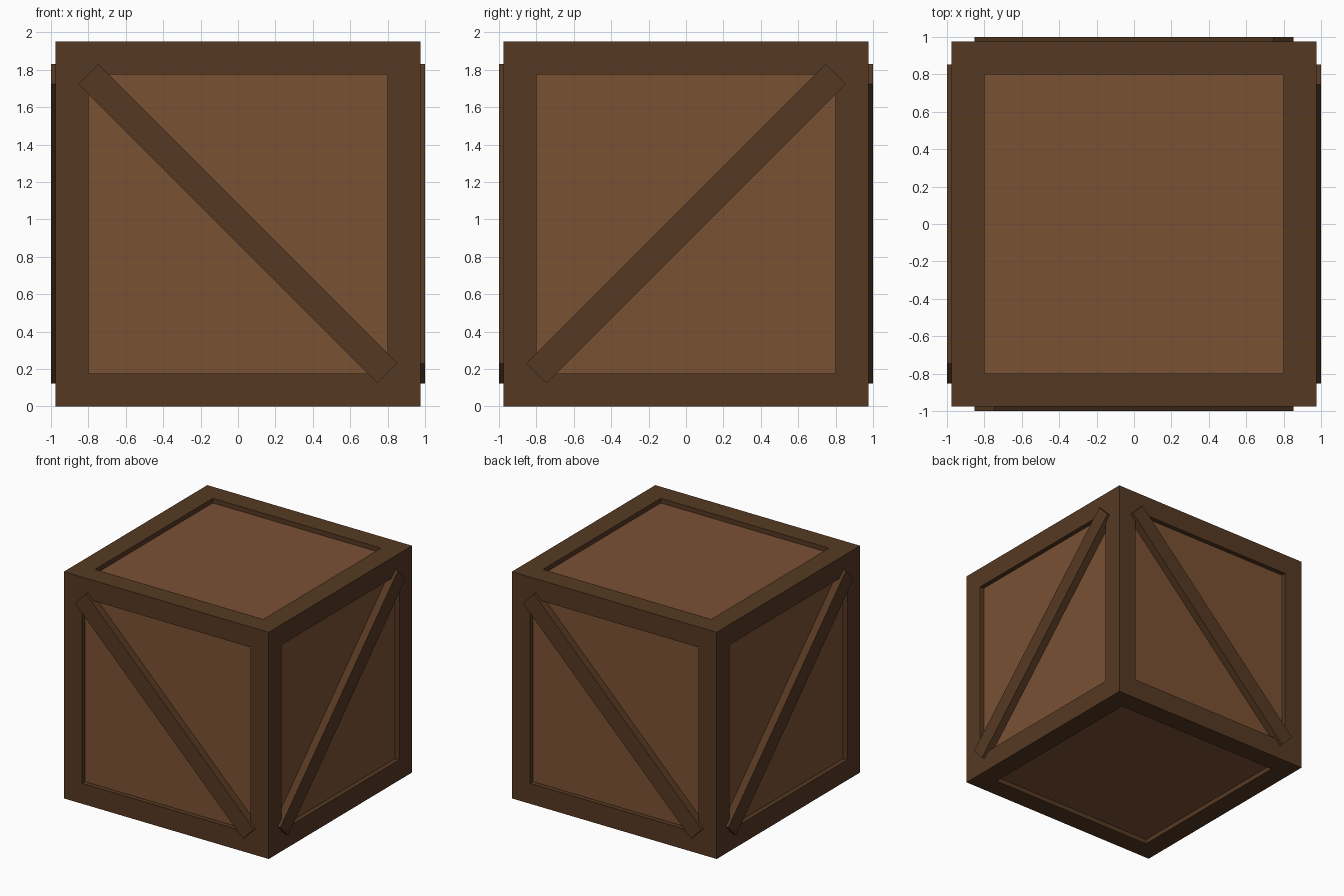
import bpy, bmesh, math
from mathutils import Matrix, Vector

if "Cube" in bpy.data.objects:
    bpy.data.objects.remove(bpy.data.objects["Cube"])

SIZE = 1.95       # crate body edge
RIM = 0.175       # frame width
RECESS = 0.04     # panel depth below frame


def srgb(r, g, b):
    lin = [c / 12.92 if c <= 0.04045 else ((c + 0.055) / 1.055) ** 2.4
           for c in (r / 255, g / 255, b / 255)]
    return (*lin, 1.0)


def material(name, rgb):
    m = bpy.data.materials.new(name)
    m.diffuse_color = srgb(*rgb)
    m.use_nodes = True
    m.node_tree.nodes["Principled BSDF"].inputs["Base Color"].default_value = m.diffuse_color
    return m


frame_wood = material("dark_frame_wood", (86, 57, 34))
panel_wood = material("light_panel_wood", (122, 81, 52))


def make_object(name, bm, mats):
    me = bpy.data.meshes.new(name)
    bm.to_mesh(me)
    bm.free()
    for m in mats:
        me.materials.append(m)
    ob = bpy.data.objects.new(name, me)
    bpy.context.collection.objects.link(ob)
    return ob


# Crate body: a cube with a framed, sunken panel on all six sides
bm = bmesh.new()
bmesh.ops.create_cube(bm, size=SIZE, matrix=Matrix.Translation((0, 0, SIZE / 2)))
panels = list(bm.faces)
bmesh.ops.inset_individual(bm, faces=panels, thickness=RIM, use_even_offset=True)
bmesh.ops.inset_individual(bm, faces=panels, thickness=0.0, depth=-RECESS)
for f in panels:
    f.material_index = 1
make_object("crate_body", bm, [frame_wood, panel_wood])

# Diagonal braces: one per upright side, each running from panel to just proud of the frame
INNER, OUTER = SIZE / 2 - RECESS - 0.005, 1.0
LENGTH, WIDTH = 1.6 * math.sqrt(2), 0.15
# tilt is about the front axis, upper left to lower right on front and back
for name, turn, tilt in (("front_brace", 0, 45), ("right_brace", 90, -45),
                         ("back_brace", 180, 45), ("left_brace", 270, -45)):
    bm = bmesh.new()
    m = (Matrix.Translation((0, 0, SIZE / 2 + 0.002))
         @ Matrix.Rotation(math.radians(turn), 4, 'Z')
         @ Matrix.Translation((0, -(INNER + OUTER) / 2, 0))
         @ Matrix.Rotation(math.radians(tilt), 4, 'Y')
         @ Matrix.Diagonal(Vector((LENGTH, OUTER - INNER, WIDTH, 1))))
    bmesh.ops.create_cube(bm, size=1.0, matrix=m)
    make_object(name, bm, [frame_wood])
